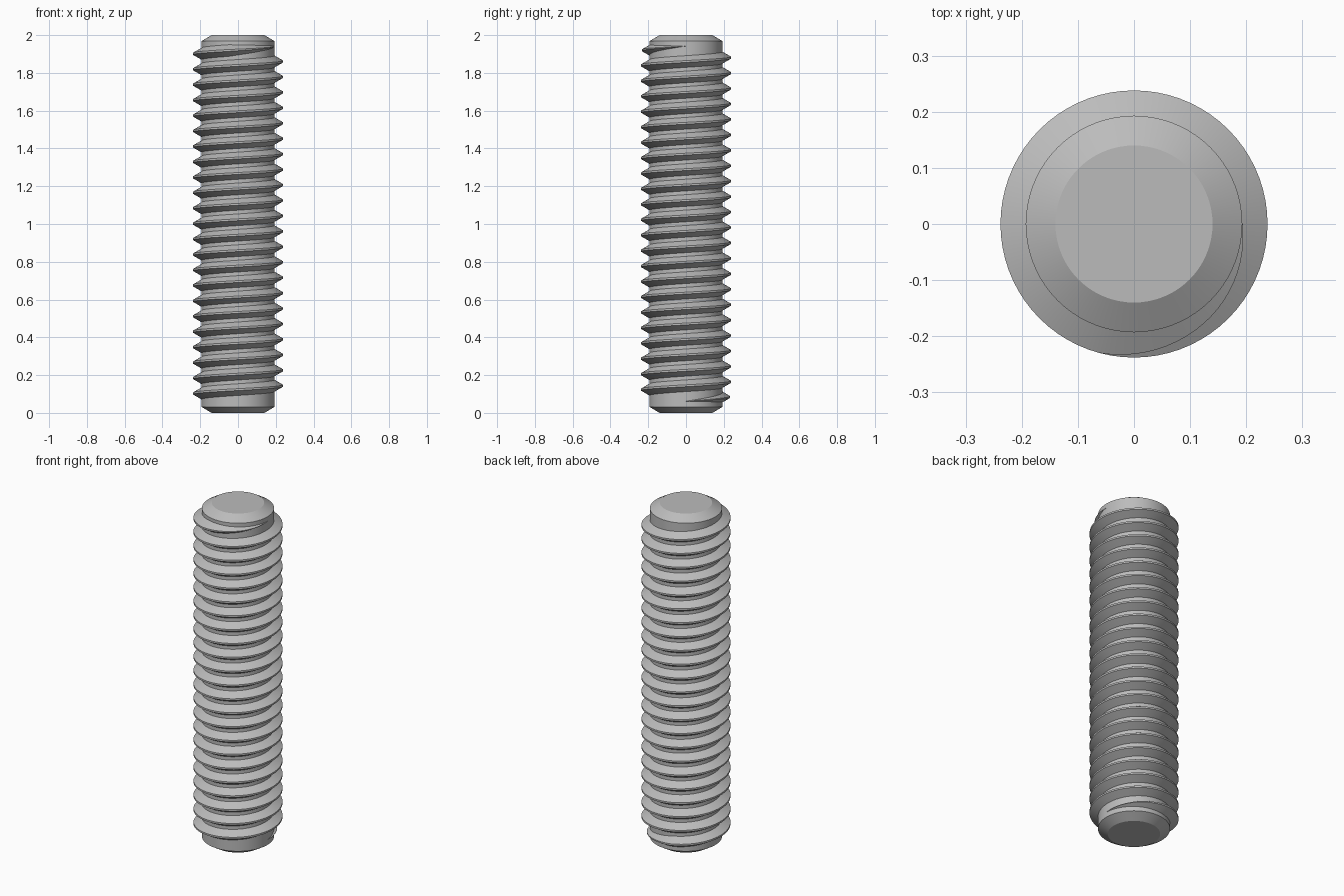
import bpy, bmesh, math

cube = bpy.data.objects.get("Cube")
if cube:
    bpy.data.objects.remove(cube)

SEGS = 72
ROOT, CREST = 0.193, 0.238
TIP, CHAMFER, HEIGHT = 0.14, 0.032, 2.0
TURNS, Z_START, Z_END = 23, 0.062, 1.942
BASE_HALF, CREST_HALF = 0.031, 0.005
FADE = 0.29  # run-out length in turns

steel = bpy.data.materials.new("steel grey")
steel.use_nodes = True
colour = (0.5, 0.5, 0.5, 1)
steel.diffuse_color = colour
steel.node_tree.nodes["Principled BSDF"].inputs["Base Color"].default_value = colour


def finish(bm, name):
    bmesh.ops.recalc_face_normals(bm, faces=bm.faces)
    mesh = bpy.data.meshes.new(name)
    bm.to_mesh(mesh)
    bm.free()
    mesh.materials.append(steel)
    obj = bpy.data.objects.new(name, mesh)
    bpy.context.collection.objects.link(obj)
    bpy.ops.object.select_all(action="DESELECT")
    obj.select_set(True)
    bpy.context.view_layer.objects.active = obj
    bpy.ops.object.shade_smooth_by_angle(angle=math.radians(25))
    return obj


def bridge(bm, a, b, closed=True):
    n = len(a)
    for i in range(n if closed else n - 1):
        j = (i + 1) % n
        bm.faces.new((a[i], a[j], b[j], b[i]))


def point(radius, turn, z):
    angle = math.tau * turn
    return (radius * math.cos(angle), radius * math.sin(angle), z)


# Chamfered core
bm = bmesh.new()
profile = [(TIP, 0), (ROOT, CHAMFER), (ROOT, HEIGHT - CHAMFER), (TIP, HEIGHT)]
rings = [[bm.verts.new(point(r, i / SEGS, z)) for i in range(SEGS)] for r, z in profile]
for low, high in zip(rings, rings[1:]):
    bridge(bm, low, high)
bm.faces.new(rings[0])
bm.faces.new(rings[-1])
finish(bm, "rod_core")

# Helical thread ridge, tapering away at both ends
bm = bmesh.new()
sections = []
steps = TURNS * SEGS
for s in range(steps + 1):
    turn = s / SEGS
    z = Z_START + (Z_END - Z_START) * turn / TURNS
    fade = max(0.02, min(1, turn / FADE, (TURNS - turn) / FADE))
    crest = ROOT + (CREST - ROOT) * fade
    section = [(ROOT - 0.004, -BASE_HALF), (ROOT, -BASE_HALF), (crest, -CREST_HALF),
               (crest, CREST_HALF), (ROOT, BASE_HALF), (ROOT - 0.004, BASE_HALF)]
    sections.append([bm.verts.new(point(r, turn, z + dz * fade)) for r, dz in section])
for a, b in zip(sections, sections[1:]):
    bridge(bm, a, b)
bm.faces.new(sections[0])
bm.faces.new(sections[-1])
finish(bm, "thread")
